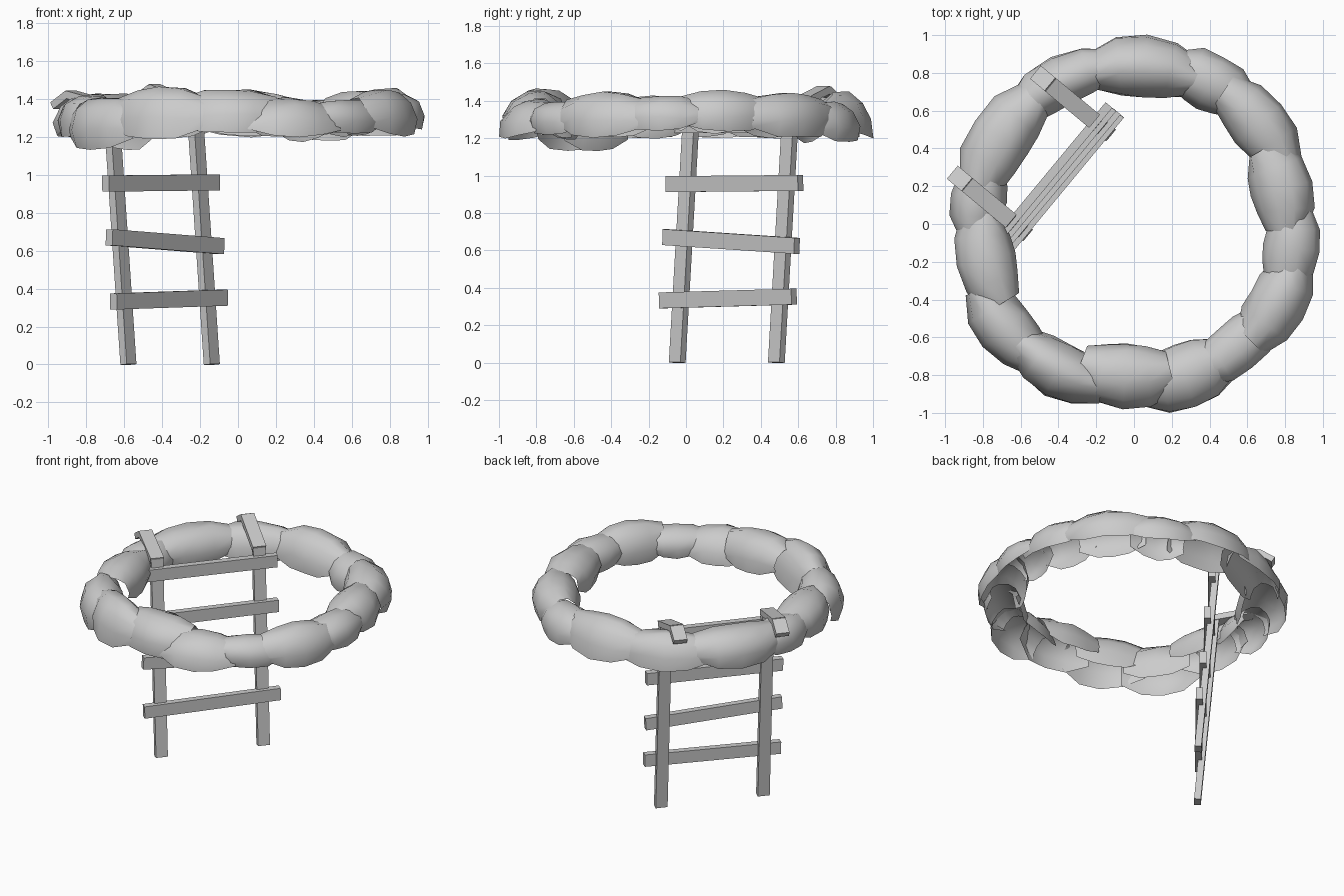
import bpy, bmesh, random
from math import sin, cos, radians
from mathutils import Vector, Matrix

random.seed(4)
cube = bpy.data.objects.get("Cube")
if cube:
    bpy.data.objects.remove(cube)

grey = bpy.data.materials.new("plain_grey")
grey.use_nodes = True
grey.diffuse_color = (0.6, 0.6, 0.6, 1)
bsdf = next(n for n in grey.node_tree.nodes if n.type == 'BSDF_PRINCIPLED')
bsdf.inputs["Base Color"].default_value = (0.6, 0.6, 0.6, 1)


def add_object(name, bm, smooth=False):
    mesh = bpy.data.meshes.new(name)
    bm.to_mesh(mesh)
    bm.free()
    mesh.materials.append(grey)
    for poly in mesh.polygons:
        poly.use_smooth = smooth
    obj = bpy.data.objects.new(name, mesh)
    bpy.context.collection.objects.link(obj)
    return obj


def beam(name, start, end, width, thick, side):
    """Box from start to end; width is measured along the side direction."""
    axis = (end - start).normalized()
    third = axis.cross(side).normalized()
    side = third.cross(axis)
    frame = Matrix((side * width, third * thick, end - start)).transposed().to_4x4()
    frame.translation = (start + end) / 2
    bm = bmesh.new()
    bmesh.ops.create_cube(bm, size=1, matrix=frame)
    return add_object(name, bm)


def stone(name, first, last, inner, outer, top, bottom, wrap):
    """Hollow barrel-shaped stone, open underneath; wrap is how far it curls under."""
    bm = bmesh.new()
    middle, half = (inner + outer) / 2, (outer - inner) / 2
    height = (top - bottom) / (1 + sin(radians(wrap)))
    base = top - height
    rows = []
    for step, scale in enumerate((0.62, 0.92, 1.0, 0.94, 0.64)):
        angle = radians(first - 4 + (last - first + 8) * step / 4)
        row = []
        for j in range(8):
            arc = radians(-wrap + (180 + 2 * wrap) * j / 7)
            r = middle + half * scale * cos(arc) + random.uniform(-0.008, 0.008)
            z = base + height * (0.3 + 0.7 * scale) * sin(arc) + random.uniform(-0.008, 0.008)
            if j in (0, 7):  # lower edge rises toward the ends
                z += 0.1 * (1 - scale)
            row.append(bm.verts.new((r * cos(angle), r * sin(angle), z)))
        rows.append(row)
    for a, b in zip(rows, rows[1:]):
        for j in range(7):
            bm.faces.new((a[j], b[j], b[j + 1], a[j + 1]))
    return add_object(name, bm, smooth=True)


# Ring of stones: start angle, end angle, inner radius, outer radius, top, bottom, wrap
stones = [
    (1, 26, .64, .97, 1.46, 1.23, 30), (26, 52, .69, 1.01, 1.45, 1.20, 30),
    (52, 71, .70, 1.01, 1.40, 1.18, 25), (71, 101, .67, 1.0, 1.45, 1.20, 8),
    (101, 132, .71, .99, 1.42, 1.20, 12), (132, 162, .67, 1.01, 1.44, 1.20, 30),
    (161, 180, .69, .98, 1.41, 1.20, 30), (180, 207, .65, .97, 1.43, 1.20, 30),
    (207, 231, .73, 1.03, 1.42, 1.13, 30), (230, 255, .72, 1.02, 1.47, 1.19, 12),
    (253, 280, .63, .98, 1.46, 1.22, 20), (277, 300, .67, 1.03, 1.41, 1.20, 8),
    (299, 320, .71, .99, 1.40, 1.22, 30), (319, 342, .71, 1.03, 1.45, 1.20, 25),
    (342, 361, .69, 1.0, 1.43, 1.24, 30),
]
for i, values in enumerate(stones):
    stone(f"rim_stone_{i + 1}", *values)

# Ladder frame: along the rungs, outward from the ring, and the rail lean
along = Vector((0.64, 0.77, 0))
outward = Vector((-0.77, 0.64, 0))
lean = Vector((-0.067, 0.057, 1))
feet = {"right": Vector((-0.578, -0.047, 0)), "left": Vector((-0.138, 0.483, 0))}
hook_rise = {"right": 0.065, "left": 0.10}

# Rails with hooks resting over the stones
for side, foot in feet.items():
    beam(side + "_rail", foot, foot + lean * 1.37, 0.08, 0.044, along)
    corner = foot + lean * 1.36
    peak = corner + outward * 0.28 + Vector((0, 0, hook_rise[side]))
    tip = peak + outward * 0.09 - Vector((0, 0, 0.06))
    beam(side + "_hook_arm", corner - outward * 0.02, peak, 0.09, 0.04, along)
    beam(side + "_hook_tip", peak - outward * 0.01, tip, 0.09, 0.04, along)

# Rungs: height at the right rail and at the left rail
for i, (low, high) in enumerate([(.335, .35), (.665, .63), (.955, .96), (1.27, 1.27)]):
    start = feet["right"] + lean * low - outward * 0.022
    end = feet["left"] + lean * high - outward * 0.022
    reach = (end - start).normalized() * 0.115
    beam(f"rung_{i + 1}", start - reach, end + reach, 0.085, 0.046, Vector((0, 0, 1)))
